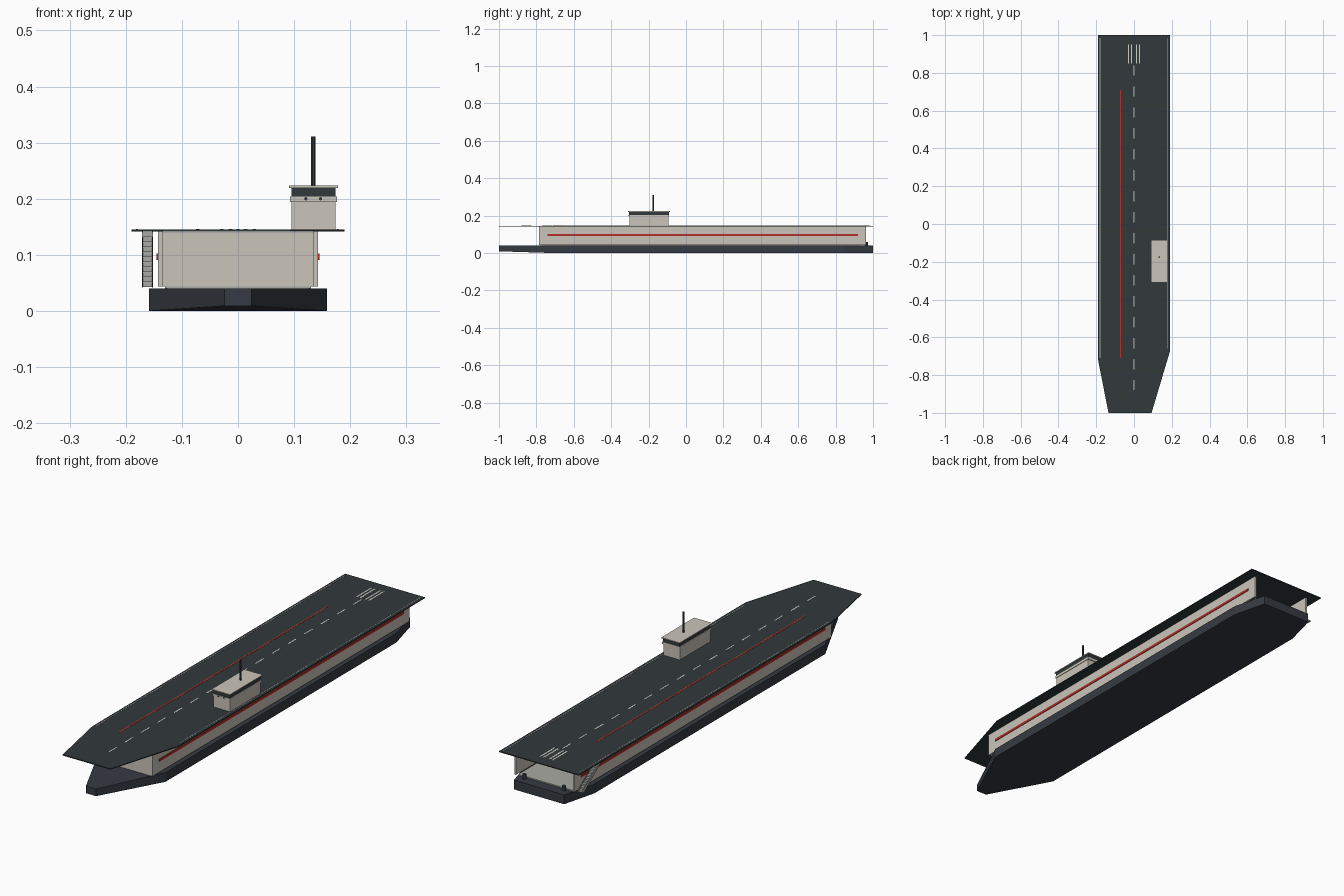
import bpy, bmesh, math

if "Cube" in bpy.data.objects:
    bpy.data.objects.remove(bpy.data.objects["Cube"])


def mat(name, r, g, b):
    m = bpy.data.materials.new(name)
    m.diffuse_color = (r, g, b, 1)
    m.use_nodes = True
    m.node_tree.nodes["Principled BSDF"].inputs["Base Color"].default_value = m.diffuse_color
    return m


SLATE = mat("deck_slate", .032, .042, .045)
NAVY = mat("hull_dark", .036, .044, .055)
BEIGE = mat("warm_grey", .60, .56, .49)
GREY = mat("floor_grey", .40, .40, .37)
RED = mat("stripe_red", .45, .03, .02)
PALE = mat("marking_pale", .65, .65, .60)


def finish(name, bm, material):
    bmesh.ops.recalc_face_normals(bm, faces=bm.faces)
    me = bpy.data.meshes.new(name)
    bm.to_mesh(me)
    bm.free()
    ob = bpy.data.objects.new(name, me)
    bpy.context.collection.objects.link(ob)
    me.materials.append(material)
    return ob


def add_box(bm, x, y, z):
    """Add a box given (min, max) ranges."""
    vs = bmesh.ops.create_cube(bm, size=1)["verts"]
    for v in vs:
        v.co = [r[0] if c < 0 else r[1] for r, c in zip((x, y, z), v.co)]


def boxes(name, material, *ranges):
    bm = bmesh.new()
    for r in ranges:
        add_box(bm, *r)
    return finish(name, bm, material)


def prism(name, outline, z0, z1, material, lift=None):
    bm = bmesh.new()
    lift = lift or (lambda y: 0)
    low = [bm.verts.new((x, y, z0 + lift(y))) for x, y in outline]
    top = [bm.verts.new((x, y, z1)) for x, y in outline]
    bm.faces.new(top)
    bm.faces.new(low[::-1])
    n = len(outline)
    for i in range(n):
        j = (i + 1) % n
        bm.faces.new((low[i], low[j], top[j], top[i]))
    bmesh.ops.triangulate(bm, faces=[f for f in bm.faces if len(f.verts) > 4])
    return finish(name, bm, material)


def rod(name, material, loc, r, depth, axis_y=False):
    rot = (math.pi / 2, 0, 0) if axis_y else (0, 0, 0)
    bpy.ops.mesh.primitive_cylinder_add(vertices=12, radius=r, depth=depth, location=loc, rotation=rot)
    ob = bpy.context.object
    ob.name = name
    ob.data.materials.append(material)
    bpy.ops.object.shade_smooth_by_angle()
    return ob


# Hull with tapered bow, clipped stern and slightly raised forefoot
half = [(.024, -1), (.159, -.72), (.159, .85), (.12, 1)]
prism("hull", half + [(-x, y) for x, y in half[::-1]], 0, .04, NAVY,
      lift=lambda y: .009 if y < -.9 else 0)

# Hangar: floor, side walls and front wall, open at the stern
boxes("hangar_floor", GREY, ((-.13, .13), (-.78, .955), (.039, .045)))
boxes("hangar_front_wall", BEIGE, ((-.136, .136), (-.782, -.77), (.044, .14)))
for s, side in ((-1, "left"), (1, "right")):
    boxes("hangar_wall_" + side, BEIGE,
          (sorted((s * .135, s * .143)), (-.785, .963), (.044, .142)))
    boxes("side_stripe_" + side, RED,
          (sorted((s * .142, s * .1455)), (-.74, .92), (.091, .102)))
    rod("stern_bollard_" + side, NAVY, (s * .094, .965, .05), .008, .02)

# Flight deck with asymmetric bow
prism("flight_deck", [(-.135, -1), (.093, -1), (.19, -.675), (.19, 1), (-.19, 1), (-.19, -.72)],
      .1415, .1455, SLATE)

# Deck markings
MZ = (.145, .1462)
boxes("centre_dashes", PALE,
      *[((-.003, .003), (.785 - .111 * i, .84 - .111 * i), MZ) for i in range(16)])
boxes("threshold_bars", PALE,
      *[((x - .0035, x + .0035), (.85, .95), MZ) for x in (-.029, -.0135, .0135, .029)])
boxes("deck_guide_line", RED, ((-.075, -.069), (-.71, .71), MZ))
boxes("deck_edge_lines", GREY, ((-.1815, -.1785), (-.71, .985), MZ),
      ((.1765, .1795), (-.66, .985), MZ))

# Island tower
boxes("island_base", BEIGE, ((.095, .174), (-.302, -.094), (.144, .196)))
boxes("island_ledge", BEIGE, ((.0925, .1765), (-.306, -.090), (.194, .204)))
boxes("island_windows", SLATE, ((.095, .174), (-.304, -.092), (.203, .22)))
boxes("island_roof", BEIGE, ((.0905, .178), (-.309, -.086), (.2195, .2235)))
for i, x in enumerate((.121, .147)):
    rod(f"island_lamp_{i}", SLATE, (x, -.306, .2), .003, .004, axis_y=True)
rod("mast", SLATE, (.1345, -.175, .266), .004, .09)

# Stern stair on the left side
N = 11
dy, dz = .13 / N, .098 / N
boxes("stern_stair_steps", GREY,
      *[((-.17, -.153), (.95 - dy * (i + 1.3), .95 - dy * i),
         (.043 + dz * i, .043 + dz * (i + .9))) for i in range(N)])
bm = bmesh.new()
for x in (-.1705, -.1525):
    prof = [(.952, .042), (.935, .042), (.815, .132), (.815, .1415), (.825, .1415), (.952, .05)]
    a = [bm.verts.new((x - .001, y, z)) for y, z in prof]
    b = [bm.verts.new((x + .001, y, z)) for y, z in prof]
    bm.faces.new(a)
    bm.faces.new(b[::-1])
    for i in range(6):
        j = (i + 1) % 6
        bm.faces.new((a[i], b[i], b[j], a[j]))
finish("stern_stair_stringers", bm, GREY)
